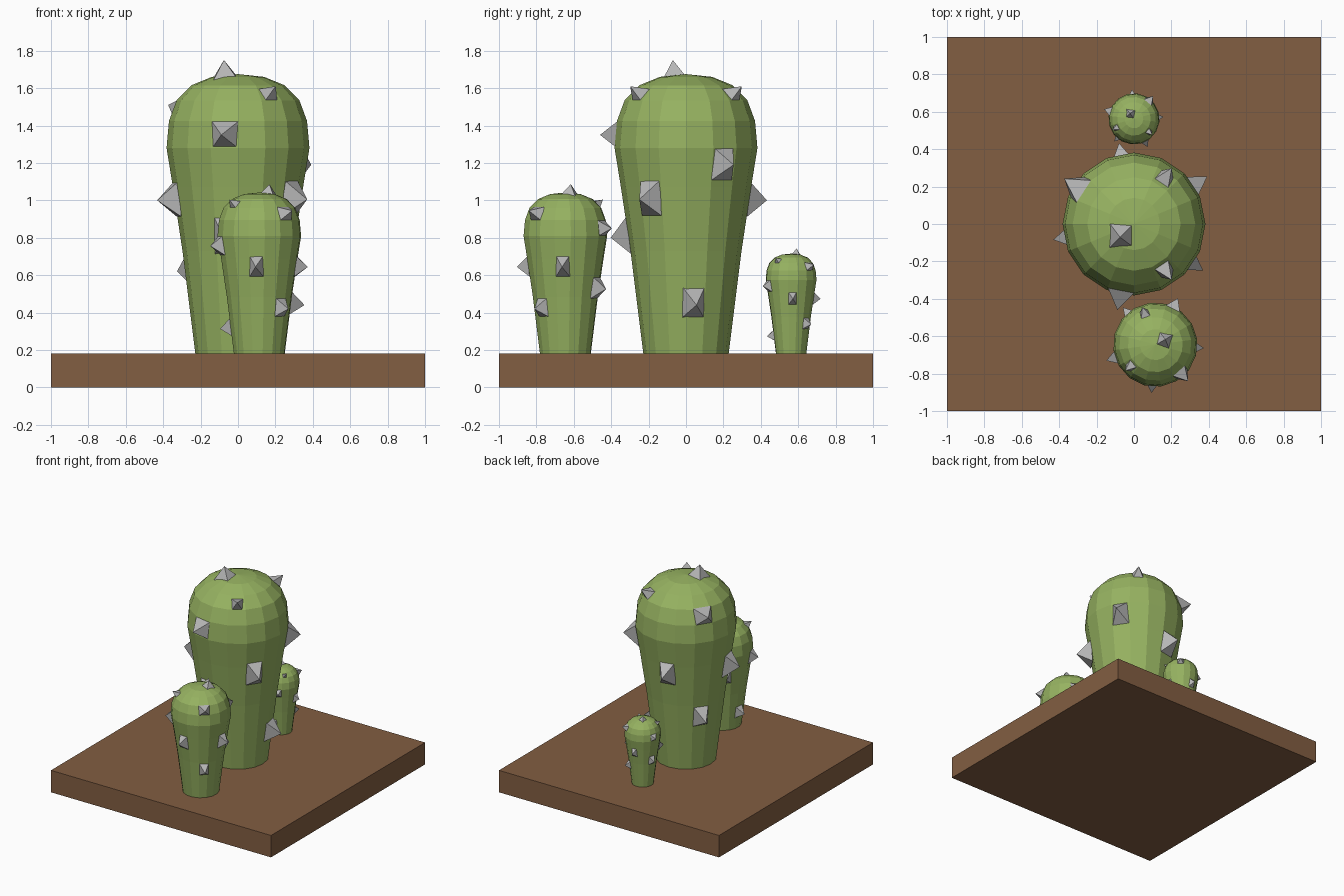
import bpy, bmesh, math
from mathutils import Vector, Matrix

if "Cube" in bpy.data.objects:
    bpy.data.objects.remove(bpy.data.objects["Cube"])


def material(name, rgb):
    m = bpy.data.materials.new(name)
    m.diffuse_color = (*rgb, 1)
    m.use_nodes = True
    m.node_tree.nodes["Principled BSDF"].inputs["Base Color"].default_value = m.diffuse_color
    return m


GREEN = material("cactus green", (0.305, 0.445, 0.119))
GREY = material("spike grey", (0.47, 0.47, 0.47))
BROWN = material("soil brown", (0.225, 0.112, 0.054))


def make_object(name, bm, mat):
    bmesh.ops.recalc_face_normals(bm, faces=bm.faces)
    mesh = bpy.data.meshes.new(name)
    bm.to_mesh(mesh)
    bm.free()
    mesh.materials.append(mat)
    ob = bpy.data.objects.new(name, mesh)
    bpy.context.collection.objects.link(ob)
    return ob


# soil slab
bm = bmesh.new()
bmesh.ops.create_cube(bm, size=1, matrix=Matrix.Translation((0, 0, 0.09)) @ Matrix.Diagonal((2, 2, 0.18, 1)))
make_object("soil_slab", bm, BROWN)

# cactus profile: radius, height above soil
PROFILE = [(0.222, -0.04), (0.228, 0), (0.297, 0.55), (0.348, 0.89), (0.382, 1.10),
           (0.369, 1.245), (0.328, 1.355), (0.25, 1.435), (0.14, 1.48)]
TOP = 1.495
SIDES = 16

# spikes: azimuth, tip radius, tip height above soil, base width, base height, tilt in degrees
SPIKES = [
    (223, 0.103, 1.57, 0.145, 0.145, 82),
    (-56, 0.36, 1.43, 0.11, 0.11, 35),
    (56, 0.36, 1.43, 0.11, 0.11, 35),
    (147, 0.445, 1.33, 0.14, 0.13, 15),
    (259, 0.468, 1.17, 0.15, 0.15, 0),
    (33, 0.467, 1.01, 0.13, 0.18, -4),
    (191, 0.44, 0.82, 0.125, 0.19, -4),
    (100.5, 0.44, 0.82, 0.125, 0.19, -4),
    (-34, 0.446, 0.825, 0.125, 0.19, -4),
    (259, 0.41, 0.62, 0.14, 0.20, -7),
    (148, 0.385, 0.44, 0.12, 0.17, -7),
    (9, 0.36, 0.26, 0.12, 0.165, -7),
]


def cactus_body():
    bm = bmesh.new()
    rings = []
    for r, z in PROFILE:
        rings.append([bm.verts.new((r * math.cos(2 * math.pi * i / SIDES),
                                    r * math.sin(2 * math.pi * i / SIDES), z)) for i in range(SIDES)])
    tip = bm.verts.new((0, 0, TOP))
    bm.faces.new(rings[0])
    for i in range(SIDES):
        j = (i + 1) % SIDES
        for a, b in zip(rings, rings[1:]):
            bm.faces.new((a[i], a[j], b[j], b[i]))
        bm.faces.new((rings[-1][i], rings[-1][j], tip))
    return bm


def cactus_spikes():
    bm = bmesh.new()
    for az, r, z, w, h, tilt in SPIKES:
        a, t = math.radians(az), math.radians(tilt)
        out = Vector((math.cos(a), math.sin(a), 0))
        # the top spike keeps its base square to the axes
        side = Vector((0, 0, 1)).cross(out) if tilt < 60 else Vector((1, 0, 0))
        axis = out * math.cos(t) + Vector((0, 0, math.sin(t)))
        up = axis.cross(side).normalized()
        tip = out * r + Vector((0, 0, z))
        base = tip - axis * 0.112
        v = [bm.verts.new(base + side * x * w / 2 + up * y * h / 2)
             for x, y in ((-1, -1), (1, -1), (1, 1), (-1, 1))]
        p = bm.verts.new(tip)
        bm.faces.new(v)
        for i in range(4):
            bm.faces.new((v[i], v[(i + 1) % 4], p))
    return bm


# three cacti: name, position, scale, turn
for name, pos, s, turn in (("large", (0, 0, 0.18), 1, 0),
                           ("medium", (0.114, -0.645, 0.16), 0.59, 165),
                           ("small", (0, 0.562, 0.18), 0.358, -97)):
    m = Matrix.Translation(pos) @ Matrix.Rotation(math.radians(turn), 4, 'Z') @ Matrix.Scale(s, 4)
    make_object(name + "_cactus_body", cactus_body(), GREEN).matrix_world = m
    make_object(name + "_cactus_spikes", cactus_spikes(), GREY).matrix_world = m
